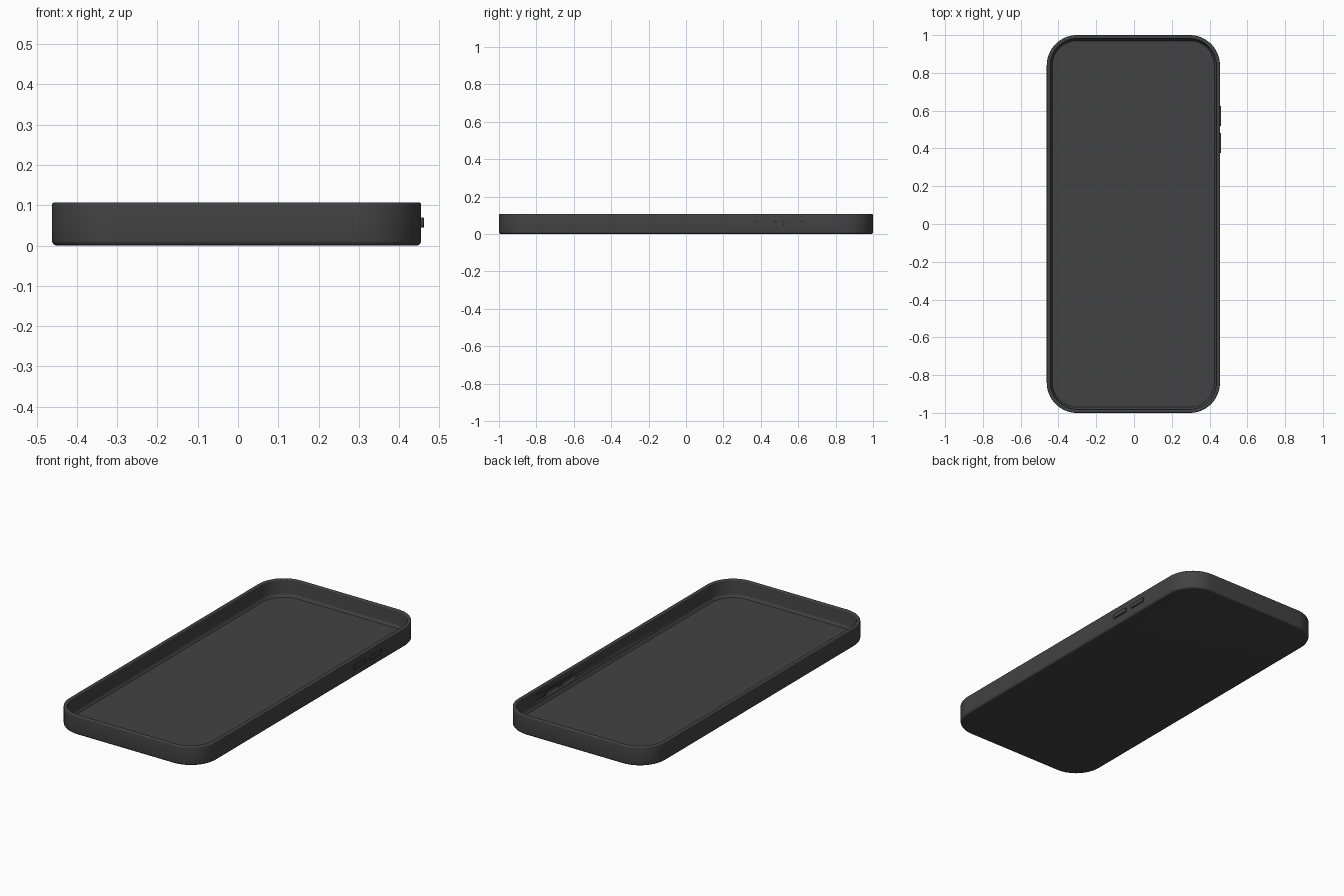
import bpy, bmesh, math

if "Cube" in bpy.data.objects:
    bpy.data.objects.remove(bpy.data.objects["Cube"])

CX, HW, HL, R, SEG = -0.0035, 0.4585, 1.0, 0.16, 16
RIGHT = CX + HW

mat = bpy.data.materials.new("charcoal_grey")
mat.diffuse_color = (0.055, 0.055, 0.055, 1)
mat.use_nodes = True
mat.node_tree.nodes["Principled BSDF"].inputs["Base Color"].default_value = mat.diffuse_color


def finish(name, bm, angle=35):
    me = bpy.data.meshes.new(name)
    bm.to_mesh(me)
    bm.free()
    ob = bpy.data.objects.new(name, me)
    bpy.context.collection.objects.link(ob)
    me.materials.append(mat)
    bpy.ops.object.select_all(action='DESELECT')
    ob.select_set(True)
    bpy.context.view_layer.objects.active = ob
    bpy.ops.object.shade_smooth_by_angle(angle=math.radians(angle))
    return ob


def rounded_loop(hw, hl, r, cx=0.0, cy=0.0, seg=SEG):
    """Counter-clockwise rounded rectangle."""
    pts = []
    for k, (sx, sy) in enumerate(((1, 1), (-1, 1), (-1, -1), (1, -1))):
        for i in range(seg + 1):
            a = math.pi / 2 * (k + i / seg)
            pts.append((cx + sx * (hw - r) + r * math.cos(a),
                        cy + sy * (hl - r) + r * math.sin(a)))
    return pts


def loft(bm, rings):
    """Skin rings of points and cap both ends."""
    vs = [[bm.verts.new(p) for p in ring] for ring in rings]
    n = len(vs[0])
    for a, b in zip(vs, vs[1:]):
        for j in range(n):
            k = (j + 1) % n
            bm.faces.new((a[j], a[k], b[k], b[j]))
    bm.faces.new(vs[0][::-1])
    bm.faces.new(vs[-1])
    bm.normal_update()


def arc(ci, cz, r, a0, a1, n=4):
    return [(ci + r * math.cos(math.radians(a0 + (a1 - a0) * i / n)),
             cz + r * math.sin(math.radians(a0 + (a1 - a0) * i / n))) for i in range(n + 1)]


# case tray: cross-section as (inset from outer edge, height)
profile = (arc(0.012, 0.012, 0.012, 270, 180)           # rounded bottom edge
           + arc(0.006, 0.101, 0.006, 180, 90)          # rim, outer
           + arc(0.015, 0.102, 0.005, 90, 0)            # rim, inner
           + [(0.020, 0.030)]                           # inner wall
           + [(0.022, 0.022), (0.028, 0.015)]           # floor fillet
           + [(0.030, 0.012)])                          # floor edge
bm = bmesh.new()
loft(bm, [[(x, y, z) for x, y in rounded_loop(HW - i, HL - i, R - i, CX)] for i, z in profile])
case = finish("case_tray", bm)

# side buttons, with matching pockets inside the wall
for name, y in (("upper_button", 0.571), ("lower_button", 0.429)):
    bm = bmesh.new()
    rings = [(0.0, RIGHT - 0.003), (0.0, 0.4605), (0.0012, 0.4617)]
    loft(bm, [[(x, yy, z) for yy, z in
               rounded_loop(0.053 - i, 0.0125 - i, 0.008 - i, y, 0.057, 5)] for i, x in rings])
    finish(name, bm)

    bm = bmesh.new()
    loft(bm, [[(x, yy, z) for yy, z in
               rounded_loop(0.053, 0.0125, 0.008, y, 0.057, 5)] for x in (0.425, 0.445)])
    cutter = finish(name + "_pocket_cutter", bm)
    cutter.hide_render = True
    cutter.hide_set(True)
    mod = case.modifiers.new(name + "_pocket", 'BOOLEAN')
    mod.operation = 'DIFFERENCE'
    mod.solver = 'EXACT'
    mod.object = cutter
